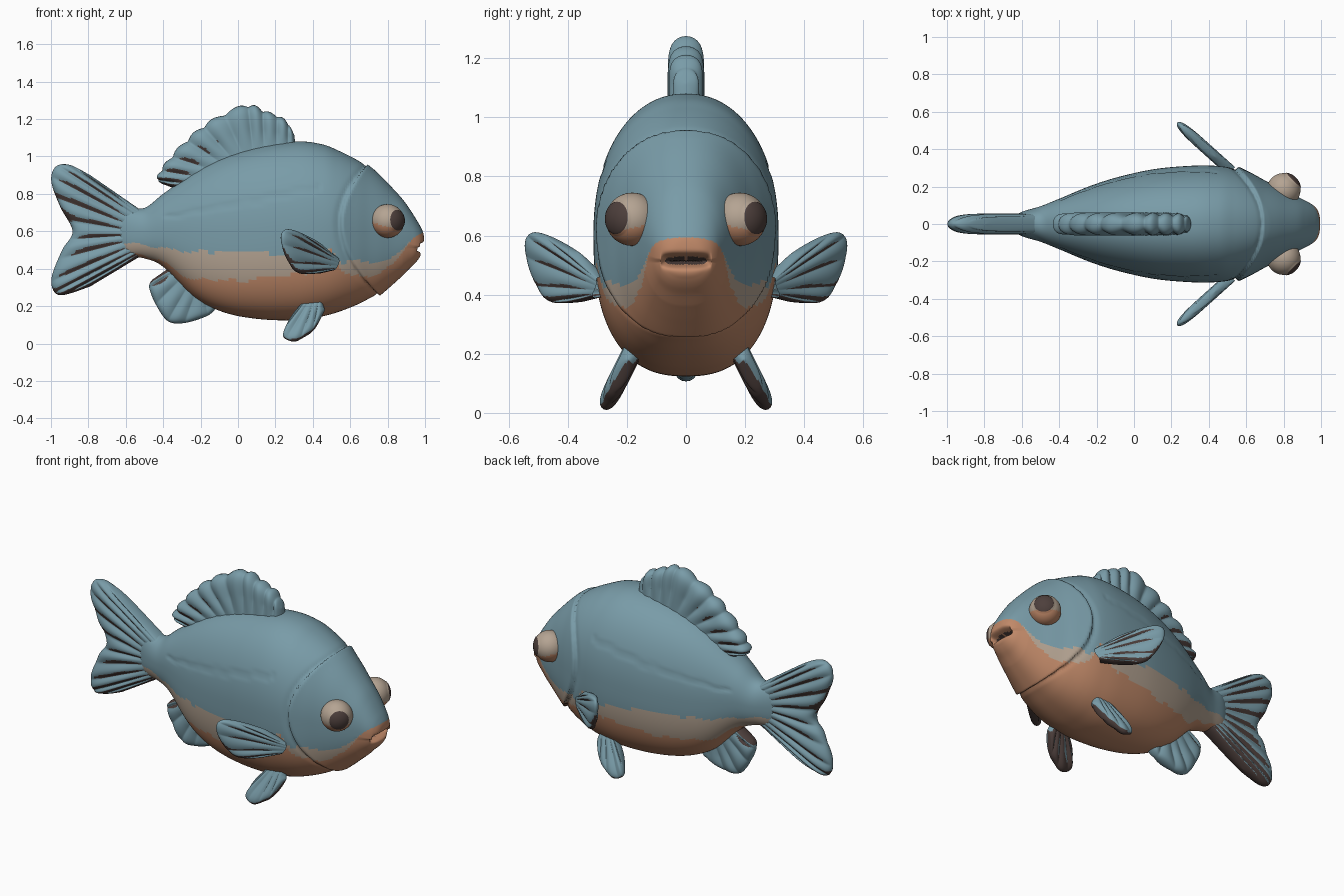
import bpy, bmesh, math
from mathutils import Vector

if "Cube" in bpy.data.objects:
    bpy.data.objects.remove(bpy.data.objects["Cube"])


def material(name, rgb):
    m = bpy.data.materials.new(name)
    m.diffuse_color = (*rgb, 1)
    m.use_nodes = True
    m.node_tree.nodes["Principled BSDF"].inputs["Base Color"].default_value = m.diffuse_color
    return m


MATS = [material("blue grey", (0.19, 0.33, 0.39)),
        material("cream", (0.46, 0.37, 0.29)),
        material("belly orange", (0.53, 0.25, 0.14)),
        material("dark brown", (0.075, 0.05, 0.045))]
BLUE, CREAM, ORANGE, DARK = range(4)


def spline(pts, t):
    """Catmull-Rom through points of any dimension, t in 0..1."""
    n = len(pts) - 1
    f = min(max(t, 0), 1) * n
    i = min(int(f), n - 1)
    f -= i
    a, b, c, d = (pts[min(max(i + k, 0), n)] for k in (-1, 0, 1, 2))
    return [0.5 * (2 * q + (r - p) * f + (2 * p - 5 * q + 4 * r - s) * f * f
                   + (3 * q - p - 3 * r + s) * f ** 3) for p, q, r, s in zip(a, b, c, d)]


def linear(pts, x):
    if x <= pts[0][0]:
        return pts[0][1]
    for (a, b), (c, d) in zip(pts, pts[1:]):
        if x <= c:
            return b + (d - b) * (x - a) / (c - a)
    return pts[-1][1]


def finish(name, bm, rule, mirror=False):
    bmesh.ops.recalc_face_normals(bm, faces=bm.faces)
    bm.normal_update()
    for f in bm.faces:
        f.smooth = True
        f.material_index = rule(f.calc_center_median(), f.normal)
    me = bpy.data.meshes.new(name)
    bm.to_mesh(me)
    bm.free()
    for m in MATS:
        me.materials.append(m)
    ob = bpy.data.objects.new(name, me)
    bpy.context.collection.objects.link(ob)
    if mirror:
        mod = ob.modifiers.new("mirror", 'MIRROR')
        mod.use_axis = (False, True, False)
        mod.use_mirror_merge = False
    return ob


# Body sections: x, top z, bottom z, half width
SECTIONS = [(-0.68, 0.68, 0.52, 0.02), (-0.6, 0.73, 0.47, 0.065), (-0.5, 0.725, 0.455, 0.095),
            (-0.4, 0.80, 0.41, 0.135), (-0.23, 0.92, 0.245, 0.205), (-0.07, 1.0, 0.165, 0.255),
            (0.12, 1.055, 0.13, 0.295), (0.32, 1.08, 0.125, 0.312), (0.45, 1.065, 0.145, 0.31),
            (0.54, 1.03, 0.17, 0.295), (0.63, 0.985, 0.205, 0.262), (0.7, 0.94, 0.24, 0.228),
            (0.76, 0.893, 0.272, 0.2), (0.82, 0.835, 0.315, 0.17), (0.88, 0.77, 0.365, 0.142),
            (0.92, 0.715, 0.4, 0.122), (0.955, 0.66, 0.428, 0.102), (0.978, 0.62, 0.452, 0.08),
            (0.992, 0.585, 0.475, 0.05), (0.996, 0.535, 0.515, 0.005)]
# Colour borders along x
BLUE_LINE = [(-.6, .54), (-.26, .49), (0, .49), (.2, .48), (.4, .46), (.5, .5), (.55, .43),
             (.62, .44), (.8, .44), (.92, .545), (1, .6)]
ORANGE_LINE = [(-.6, .49), (-.42, .45), (-.26, .345), (0, .335), (.25, .36), (.4, .385), (.5, .5),
               (.55, .4), (.6, .36), (.75, .365), (.83, .43), (.92, .545), (1, .6)]


def mouth_depth(y, z):
    return math.exp(-((z - 0.515) / 0.017) ** 2) * max(0, 1 - (abs(y) / 0.085) ** 4)


def build_body():
    bm = bmesh.new()
    rings, dark = [], set()
    n_sec, n_ring = 9 * (len(SECTIONS) - 1), 128
    for i in range(n_sec + 1):
        x, top, bot, w = spline(SECTIONS, i / n_sec)
        mid, h = (top + bot) / 2, (top - bot) / 2
        ring = []
        for j in range(n_ring):
            a = 2 * math.pi * j / n_ring
            c, s = math.cos(a), math.sin(a)
            e = 2 / (2.15 if s > 0 else 2.5)
            y = w * math.copysign(abs(c) ** e, c)
            z = mid + h * math.copysign(abs(s) ** e, s)
            nrm = Vector((0, c / w, s / h)).normalized()
            # Raised gill cover with a groove behind it
            d = x - (0.545 + 0.19 * ((z - 0.64) / 0.36) ** 2)
            fade = min(1, max(0, (1.02 - z) / 0.1))
            off = 0
            if d > 0:
                off = 0.018 * min(1, d / 0.012) * math.exp(-d / 0.12) * fade
            elif d > -0.04:
                off = -0.008 * (1 + d / 0.04) * fade
            # Lateral line
            if -0.4 < x < 0.45:
                zl = 0.675 + 0.19 * (x + 0.39) + 0.006 * math.sin(45 * x)
                off -= 0.006 * math.exp(-((z - zl) / 0.01) ** 2)
            p = Vector((x, y, z)) + nrm * off
            # Mouth slit
            if x > 0.88:
                m = mouth_depth(y, z)
                p.x -= 0.075 * m * min(1, (x - 0.88) / 0.07)
                if z < 0.515:
                    p.x -= 0.015 * (x - 0.88) / 0.11
            v = bm.verts.new(p)
            if x > 0.93 and mouth_depth(y, z) > 0.45:
                dark.add(v)
            ring.append(v)
        rings.append(ring)
    for r, q in zip(rings, rings[1:]):
        for j in range(n_ring):
            k = (j + 1) % n_ring
            bm.faces.new((r[j], r[k], q[k], q[j]))
    bm.faces.new(rings[0])
    bm.faces.new(rings[-1])
    bm.faces.index_update()
    slit = [f for f in bm.faces if all(v in dark for v in f.verts)]
    centres = {tuple(f.calc_center_median()) for f in slit}

    def rule(c, n):
        if tuple(c) in centres:
            return DARK
        z = c.z + 0.006 * math.sin(38 * c.x)
        if z > linear(BLUE_LINE, c.x):
            return BLUE
        return CREAM if z > linear(ORANGE_LINE, c.x) else ORANGE
    finish("body", bm, rule)


def fin(name, base, tip, thick, ribs, depth=lambda x, z: 0, normal=(0, 1, 0),
        mirror=False, jag=0.0, nu=96, nv=20):
    """Ribbed fan between a base and a tip outline given as (x, z) points."""
    bm = bmesh.new()
    nrm = Vector(normal).normalized()
    for side in (1, -1):
        grid = []
        for i in range(nu + 1):
            u = i / nu
            b, t = spline(base, u), spline(tip, u)
            rib = abs(math.sin(math.pi * ribs * u))
            row = []
            for j in range(nv + 1):
                v = 1 - (1 - j / nv) ** 1.5
                k = v * (1 - jag * (1 - rib))
                x, z = b[0] + (t[0] - b[0]) * k, b[1] + (t[1] - b[1]) * k
                edge = math.sqrt(max(0, 1 - abs(2 * u - 1) ** 6)) * math.sqrt(max(0, 1 - v ** 8))
                w = thick * edge * (1 - 0.28 * (1 - rib) * min(1, 2 * v))
                row.append(bm.verts.new(Vector((x, depth(x, z), z)) + nrm * w * side))
            grid.append(row)
        for r, q in zip(grid, grid[1:]):
            for j in range(nv):
                bm.faces.new((r[j], r[j + 1], q[j + 1], q[j]))
    bmesh.ops.remove_doubles(bm, verts=bm.verts, dist=1e-5)
    finish(name, bm, lambda c, n: DARK if n.z < -0.33 else BLUE, mirror)


def build_eyes():
    bm = bmesh.new()
    centre, r = Vector((0.8, 0.182, 0.655)), 0.09
    axis = Vector((0.7, 0.71, 0.06)).normalized()
    bmesh.ops.create_uvsphere(bm, u_segments=48, v_segments=40, radius=r)
    rot = Vector((0, 0, 1)).rotation_difference(axis)
    for v in bm.verts:
        # Slightly bulging pupil
        bulge = 1.04 if v.co.z > r * 0.8 else 1
        v.co = centre + rot @ (v.co * bulge)

    def rule(c, n):
        d = (c - centre).normalized()
        if d.dot(axis) > 0.81:
            return DARK
        return ORANGE if d.z < -0.3 - 0.3 * d.dot(axis) + 0.15 else CREAM
    finish("eyes", bm, rule, mirror=True)


build_body()
build_eyes()

# Fins
fin("dorsal_fin", [(-0.34, 0.83), (-0.1, 0.95), (0.1, 1.02), (0.31, 1.04)],
    [(-0.41, 0.855), (-0.435, 0.89), (-0.38, 0.98), (-0.27, 1.1), (-0.14, 1.2), (0.04, 1.28),
     (0.15, 1.245), (0.25, 1.2), (0.3, 1.12)], 0.062, 11, jag=0.07, nu=160)
fin("tail_fin", [(-0.5, 0.7), (-0.56, 0.59), (-0.5, 0.48)],
    [(-0.79, 0.9), (-0.9, 0.955), (-0.975, 0.945), (-0.998, 0.865), (-0.95, 0.73), (-0.885, 0.6),
     (-0.94, 0.5), (-0.995, 0.36), (-0.985, 0.28), (-0.93, 0.26), (-0.79, 0.305)],
    0.056, 11, nu=140)
fin("anal_fin", [(-0.36, 0.41), (-0.26, 0.32), (-0.15, 0.24)],
    [(-0.46, 0.34), (-0.475, 0.3), (-0.44, 0.21), (-0.375, 0.12), (-0.285, 0.11), (-0.16, 0.15),
     (-0.11, 0.2)], 0.045, 6)
fin("pectoral_fins", [(0.52, 0.46), (0.52, 0.43), (0.5, 0.39)],
    [(0.435, 0.54), (0.3, 0.605), (0.24, 0.6), (0.235, 0.53), (0.275, 0.43), (0.33, 0.375),
     (0.44, 0.375)], 0.03, 6, depth=lambda x, z: 0.3 + (0.5 - x) * 0.9,
    normal=(0.67, 0.74, 0), mirror=True)
fin("pelvic_fins", [(0.36, 0.23), (0.4, 0.23), (0.45, 0.22)],
    [(0.3, 0.165), (0.255, 0.09), (0.243, 0.035), (0.3, 0.012), (0.36, 0.04), (0.41, 0.08),
     (0.465, 0.18)], 0.034, 5, depth=lambda x, z: 0.185 + (0.2 - z) * 0.5,
    normal=(0, 0.89, 0.45), mirror=True)
